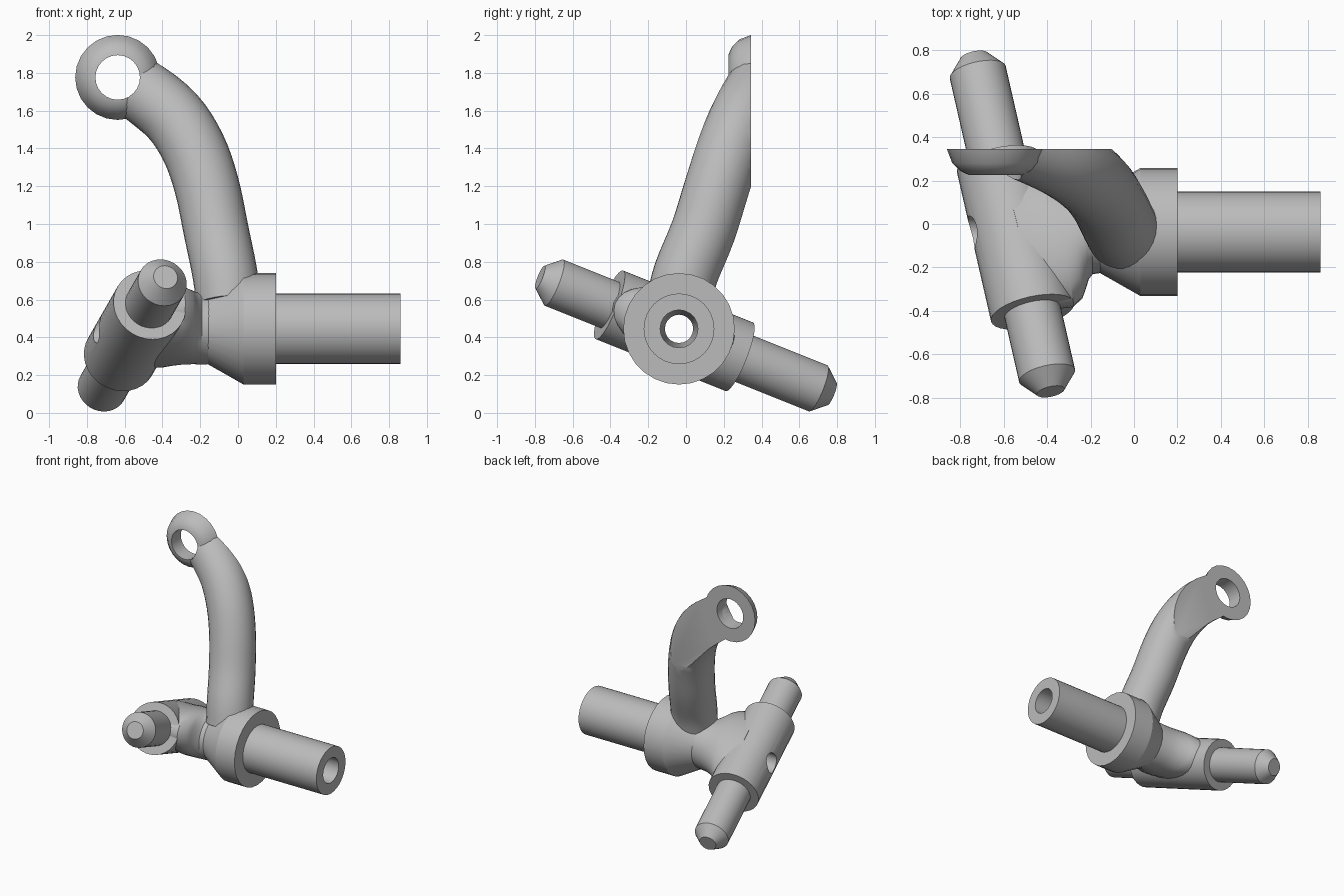
import bpy, bmesh, math
from mathutils import Vector

if "Cube" in bpy.data.objects:
    bpy.data.objects.remove(bpy.data.objects["Cube"])

steel = bpy.data.materials.new("grey_steel")
steel.use_nodes = True
steel.diffuse_color = (0.5, 0.5, 0.5, 1)
steel.node_tree.nodes["Principled BSDF"].inputs["Base Color"].default_value = (0.5, 0.5, 0.5, 1)


def loft(name, rings, trim_y=None):
    """Skin a list of point rings into a capped solid, optionally cut flat at y."""
    bm = bmesh.new()
    loops = [[bm.verts.new(p) for p in ring] for ring in rings]
    n = len(loops[0])
    for a, b in zip(loops, loops[1:]):
        for i in range(n):
            j = (i + 1) % n
            bm.faces.new((a[i], a[j], b[j], b[i]))
    bm.faces.new(loops[0])
    bm.faces.new(loops[-1])
    if trim_y is not None:
        bmesh.ops.bisect_plane(bm, geom=bm.verts[:] + bm.edges[:] + bm.faces[:],
                               plane_co=(0, trim_y, 0), plane_no=(0, 1, 0), clear_outer=True)
        bmesh.ops.holes_fill(bm, edges=[e for e in bm.edges if e.is_boundary], sides=0)
    bmesh.ops.recalc_face_normals(bm, faces=bm.faces[:])
    mesh = bpy.data.meshes.new(name)
    bm.to_mesh(mesh)
    bm.free()
    mesh.materials.append(steel)
    obj = bpy.data.objects.new(name, mesh)
    bpy.context.collection.objects.link(obj)
    return obj


def circle(center, axis, radius, n, ref=Vector((0, 0, 1))):
    axis = axis.normalized()
    u = (ref - axis * ref.dot(axis)).normalized()
    v = axis.cross(u)
    angles = [2 * math.pi * i / n for i in range(n)]
    return [center + (u * math.cos(a) + v * math.sin(a)) * radius for a in angles]


def lathe(name, origin, axis, profile, n=32):
    """Turn (radius, distance along axis) pairs around an axis."""
    axis = axis.normalized()
    return loft(name, [circle(origin + axis * h, axis, r, n) for r, h in profile])


def drill(objects, cutter):
    cutter.hide_render = True
    for obj in objects:
        mod = obj.modifiers.new("bore", "BOOLEAN")
        mod.operation, mod.solver, mod.object = "DIFFERENCE", "EXACT", cutter
        bpy.context.view_layer.objects.active = obj
        bpy.ops.object.modifier_apply(modifier=mod.name)
    bpy.data.objects.remove(cutter)


X, Y = Vector((1, 0, 0)), Vector((0, 1, 0))
hub = Vector((0, -0.037, 0.445))
pin_mid = Vector((-0.56, 0, 0.41))
pin_dir = Vector((-0.32, 1.4, -0.56)).normalized()

# Hollow stub axle and its tapered collar
axle = lathe("stub_axle", hub, X, [(0.187, 0.1), (0.187, 0.86)])
collar = lathe("collar", hub, X, [(0.187, -0.16), (0.295, 0.03), (0.295, 0.2)], 28)

# Tilted pin with chamfered ends and a thicker barrel around it
pin = lathe("kingpin_barrel", pin_mid, pin_dir,
            [(0.065, -0.85), (0.132, -0.77), (0.132, -0.446), (0.196, -0.446),
             (0.196, 0.31), (0.132, 0.31), (0.132, 0.77), (0.065, 0.85)])

# Neck that flares from the collar along the barrel
wide = Vector((0, pin_dir.y, pin_dir.z)).normalized()
thin = X.cross(wide)
rings = []
for x, half, lean in ((-0.14, 0.187, 0), (-0.19, 0.195, 0), (-0.23, 0.215, 0.1), (-0.27, 0.25, 0.2),
                      (-0.31, 0.295, 0.25), (-0.36, 0.34, 0.24), (-0.42, 0.35, 0.23), (-0.54, 0.35, 0.23)):
    ring = []
    height = 0.187 if x > -0.4 else 0.18
    for i in range(32):
        a = 2 * math.pi * i / 32
        s = half * math.cos(a)
        ring.append(Vector((x - lean * s, hub.y, hub.z)) + wide * (s - lean * 0.1) + thin * height * math.sin(a))
    rings.append(ring)
neck = loft("flared_neck", rings)

# Bent steering arm, trimmed flat at the back
path = [Vector(p) for p in ((-0.05, -0.07, 0.46), (-0.05, -0.04, 0.58), (-0.07, 0, 0.74), (-0.115, 0.09, 0.96),
                            (-0.165, 0.165, 1.2), (-0.235, 0.23, 1.4), (-0.345, 0.3, 1.57),
                            (-0.51, 0.375, 1.705), (-0.63, 0.42, 1.77))]
rings = []
for k in range(1, len(path) - 2):
    a, b, c, d = path[k - 1:k + 3]
    for step in range(4 if k < len(path) - 3 else 5):
        t = step / 4
        pos = 0.5 * (2 * b + (c - a) * t + (2 * a - 5 * b + 4 * c - d) * t * t + (3 * b - 3 * c + d - a) * t ** 3)
        tan = (c - a) + 2 * t * (2 * a - 5 * b + 4 * c - d) + 3 * t * t * (3 * b - 3 * c + d - a)
        rings.append(circle(pos, tan, 0.172, 28, Y))
arm = loft("steering_arm", rings, trim_y=0.345)

# Domed eye at the arm's tip
eye_mid = Vector((-0.637, 0, 1.776))
eye = lathe("arm_eye", eye_mid, Y, [(0.122, 0.225), (0.165, 0.245), (0.2, 0.28), (0.225, 0.345)], 24)

# Through bores
drill([axle, collar, neck, pin, arm],
      lathe("bore_cutter", hub, X, [(0.075, -1.2), (0.075, 0.2), (0.1, 0.8), (0.1, 1)], 20))
drill([eye, arm], lathe("eye_cutter", eye_mid, Y, [(0.118, 0), (0.118, 0.6)], 24))

bpy.ops.object.select_all(action="DESELECT")
for obj in (axle, collar, neck, pin, arm, eye):
    obj.select_set(True)
bpy.context.view_layer.objects.active = arm
bpy.ops.object.shade_smooth_by_angle(angle=math.radians(28))
